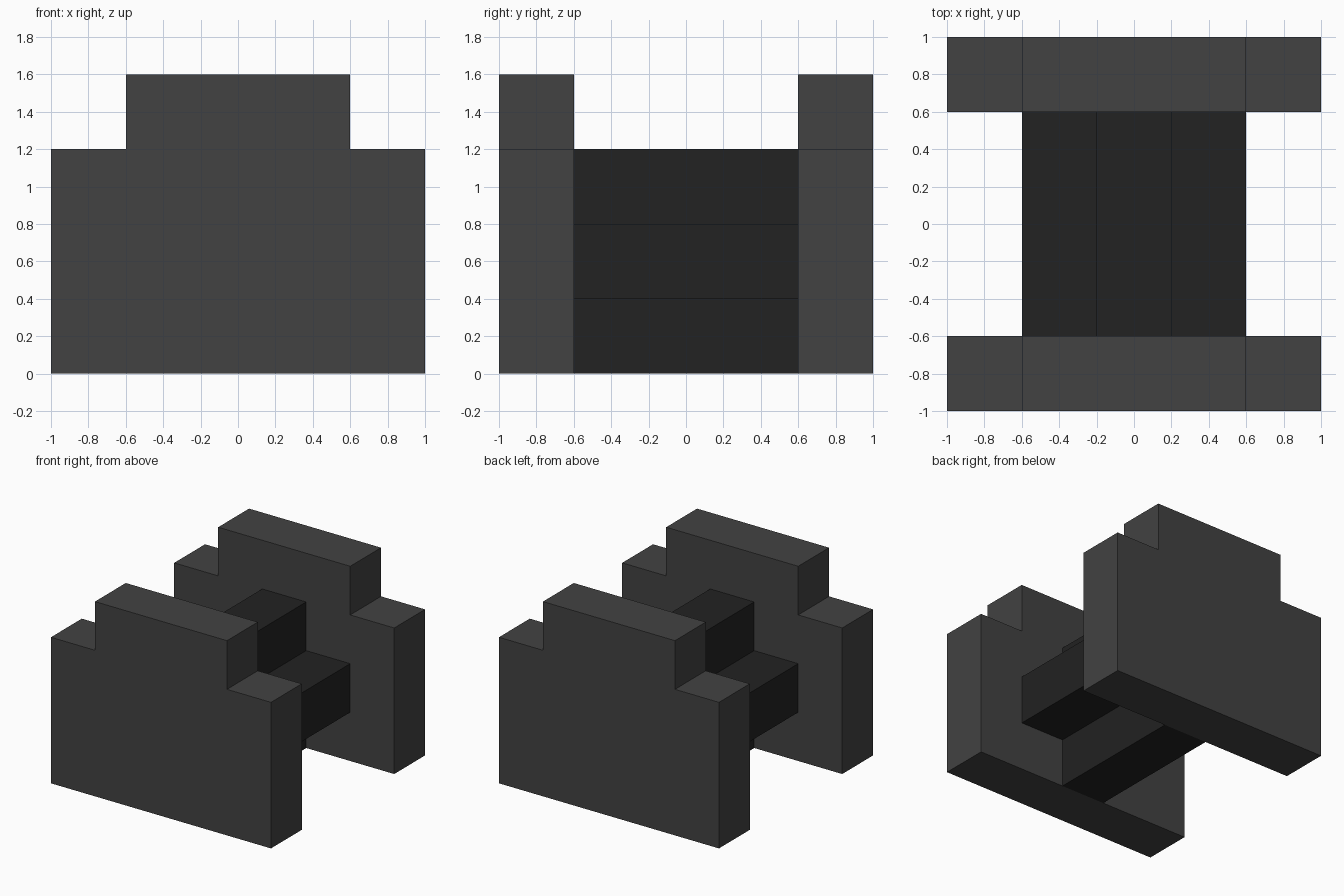
import bpy
import bmesh

cube = bpy.data.objects.get("Cube")
if cube:
    bpy.data.objects.remove(cube, do_unlink=True)


def make_material(name, value):
    mat = bpy.data.materials.new(name)
    mat.use_nodes = True
    colour = (value, value, value, 1.0)
    mat.diffuse_color = colour
    mat.node_tree.nodes["Principled BSDF"].inputs["Base Color"].default_value = colour
    return mat


def extrude_profile(name, half, y0, y1, mat):
    """Mirror a half outline (x, z) across x = 0 and extrude it from y0 to y1."""
    outline = half + [(-x, z) for x, z in reversed(half)]
    bm = bmesh.new()
    face = bm.faces.new([bm.verts.new((x, y0, z)) for x, z in outline])
    result = bmesh.ops.extrude_face_region(bm, geom=[face])
    moved = [v for v in result["geom"] if isinstance(v, bmesh.types.BMVert)]
    bmesh.ops.translate(bm, verts=moved, vec=(0, y1 - y0, 0))
    bmesh.ops.recalc_face_normals(bm, faces=bm.faces)
    mesh = bpy.data.meshes.new(name)
    bm.to_mesh(mesh)
    bm.free()
    mesh.materials.append(mat)
    obj = bpy.data.objects.new(name, mesh)
    bpy.context.collection.objects.link(obj)
    return obj


grey = make_material("dark grey", 0.0545)
black = make_material("near black", 0.016)

# Stepped end plates
plate = [(1.0, 0.0), (1.0, 1.2), (0.6, 1.2), (0.6, 1.6)]
extrude_profile("front_plate", plate, -1.0, -0.6, grey)
extrude_profile("back_plate", plate, 0.6, 1.0, grey)

# Cross-shaped bar joining the plates
cross = [(0.2, 0.0), (0.2, 0.4), (0.6, 0.4), (0.6, 0.8), (0.2, 0.8), (0.2, 1.2)]
extrude_profile("cross_bar", cross, -0.6, 0.6, black)
